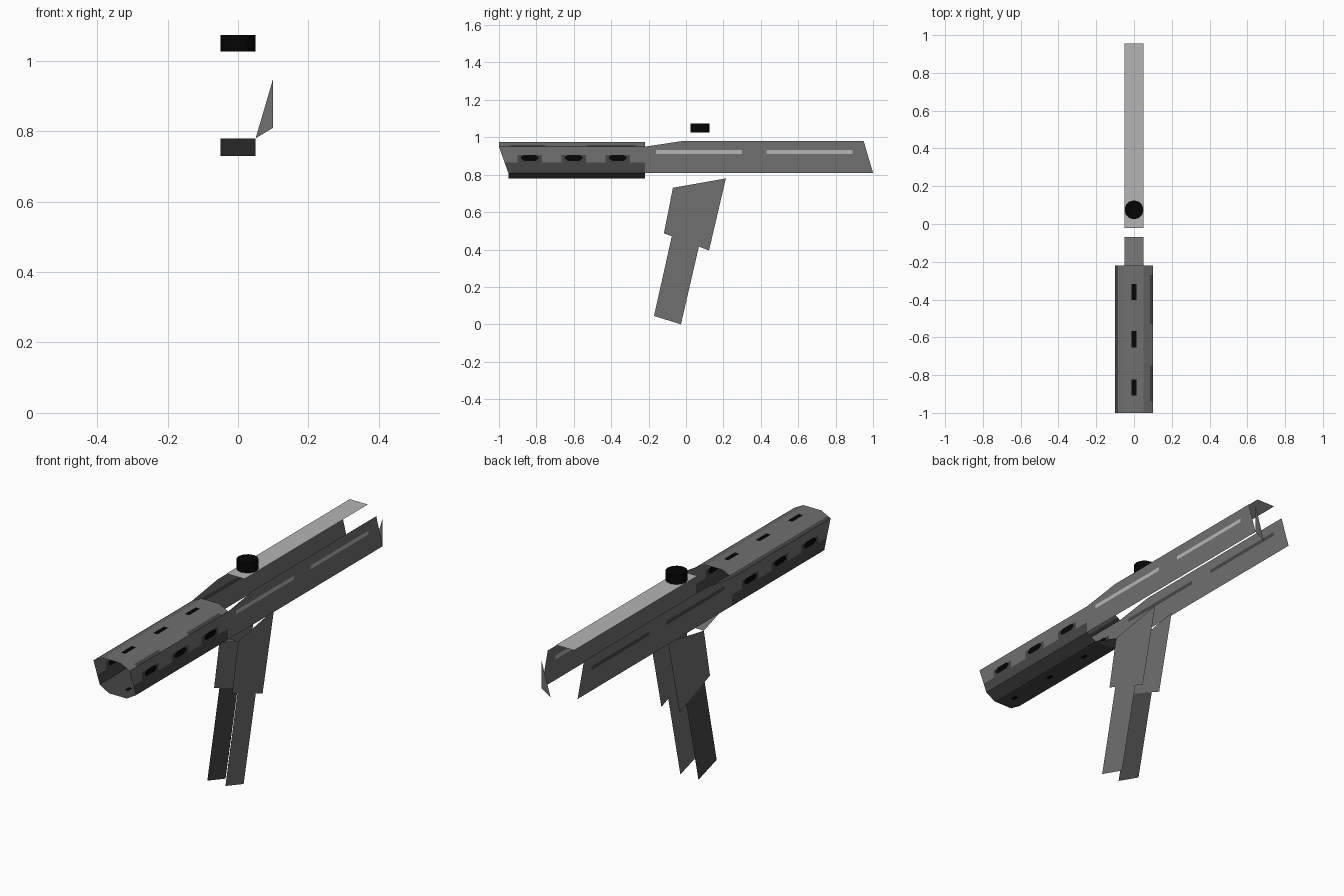
import bpy, bmesh, math
from mathutils import Vector

if "Cube" in bpy.data.objects:
    bpy.data.objects.remove(bpy.data.objects["Cube"])


def mat(name, v):
    m = bpy.data.materials.new(name)
    m.diffuse_color = (v, v, v, 1)
    m.use_nodes = True
    m.node_tree.nodes["Principled BSDF"].inputs["Base Color"].default_value = m.diffuse_color
    return m


MATS = [mat("mid grey", 0.16), mat("light grey", 0.46),
        mat("dark grey", 0.062), mat("black", 0.0015)]
MID, LIGHT, DARK, BLACK = range(4)


def finish(name, bm, rule):
    """Colour faces by a rule on their centre and make the object."""
    for f in bm.faces:
        f.material_index = rule(f.calc_center_median())
    me = bpy.data.meshes.new(name)
    bm.to_mesh(me)
    bm.free()
    for m in MATS:
        me.materials.append(m)
    ob = bpy.data.objects.new(name, me)
    bpy.context.collection.objects.link(ob)
    return ob


def sheet(points):
    bm = bmesh.new()
    bm.faces.new([bm.verts.new(p) for p in points])
    return bm


def cut(bm, axis, values):
    """Split all faces along planes across one axis."""
    no = Vector((0, 0, 0))
    no[axis] = 1
    for v in values:
        geom = bm.verts[:] + bm.edges[:] + bm.faces[:]
        bmesh.ops.bisect_plane(bm, geom=geom, plane_co=no * v, plane_no=no)


def within(v, ranges):
    return any(a < v < b for a, b in ranges)


# Front guard: open octagonal tube, slanted at the front
VENTS = (-0.865, -0.61, -0.36)
SIDE_VENTS = (-0.835, -0.60, -0.365)
bumps = [(y - 0.065, y + 0.065) for y in SIDE_VENTS]
patches = [(-0.53, -0.27), (-0.94, -0.75)]
half = [(0.05, 0.78), (0.1, 0.81), (0.1, 0.95), (0.05, 0.976)]
ring = half + [(-x, z) for x, z in reversed(half)]
bm = bmesh.new()
front = [bm.verts.new((x, -1, z)) for x, z in ring]
back = [bm.verts.new((x, -0.22, z)) for x, z in ring]
for i in range(8):
    j = (i + 1) % 8
    bm.faces.new((front[i], front[j], back[j], back[i]))
cut(bm, 1, [v for r in bumps + patches for v in r])
cut(bm, 2, (0.865, 0.905, 0.958))
for v in bm.verts:
    if v.co.y < -0.999:
        v.co.y += 0.05 * min(1, max(0, (0.95 - v.co.z) / 0.14))


def guard_colour(c):
    if c.z < 0.865:
        return DARK
    if c.z < 0.905 and within(c.y, bumps):
        return DARK
    if 0.95 < c.z < 0.958 and (c.x < 0 or within(c.y, patches)):
        return DARK
    return MID


finish("front_guard", bm, guard_colour)


# Black vents: flat patches just outside and just inside the guard wall
def vent(name, centre, axis, shape):
    bm = bmesh.new()
    for off in (-0.0015, 0.0015):
        pts = []
        for a, b in shape:
            p = (b, a, off) if axis == 2 else (off, a, b)
            pts.append(bm.verts.new(Vector(centre) + Vector(p)))
        # wind each patch so that it faces away from the wall
        flip = (off > 0) == (axis == 2)
        bm.faces.new(pts[::-1] if flip else pts)
    finish(name, bm, lambda c: BLACK)


def rect(a, b):
    return [(-a, -b), (a, -b), (a, b), (-a, b)]


slot_oct = [(-0.03, -0.016), (0.03, -0.016), (0.046, -0.006), (0.046, 0.006),
            (0.03, 0.016), (-0.03, 0.016), (-0.046, 0.006), (-0.046, -0.006)]
for y in VENTS:
    vent("top_vent", (0, y, 0.976), 2, rect(0.043, 0.012))
    vent("bottom_vent", (0, y, 0.78), 2, rect(0.018, 0.01))
for y in SIDE_VENTS:
    for s in (-1, 1):
        vent("side_vent", (s * 0.1, y, 0.89), 0, slot_oct)

# Receiver side plates with painted slots
SLOTS = [(-0.16, 0.30), (0.43, 0.89)]
outline = [(-0.22, 0.81), (1.0, 0.81), (0.95, 0.98), (-0.02, 0.98), (-0.22, 0.95)]
for s, name, slot in ((1, "right_plate", LIGHT), (-1, "left_plate", DARK)):
    bm = sheet([(s * 0.1, y, z) for y, z in outline[::s]])
    cut(bm, 1, [v for r in SLOTS for v in r])
    cut(bm, 2, (0.912, 0.931))
    finish(name, bm, lambda c: slot if 0.912 < c.z < 0.931
           and within(c.y, SLOTS) else MID)

# Receiver top strip, raised to carry the knob
finish("top_strip", sheet([(-0.05, -0.02, 1.023), (0.05, -0.02, 1.023),
                           (0.05, 0.955, 1.023), (-0.05, 0.955, 1.023)]),
       lambda c: LIGHT)

# Sloped sheet from the guard down to the grip
finish("lower_slope", sheet([(-0.05, -0.22, 0.78), (0.05, -0.22, 0.78),
                             (0.05, -0.07, 0.73), (-0.05, -0.07, 0.73)]), lambda c: MID)

# Small rear corner piece
finish("rear_corner", sheet([(0.1, 1, 0.95), (0.05, 1, 0.78), (0.1, 1, 0.81)]),
       lambda c: MID)

# Grip: pairs of flat plates
upper = [(-0.118, 0.487), (0.123, 0.395), (0.213, 0.78), (-0.07, 0.73)]
lower = [(-0.171, 0.045), (-0.027, 0.0), (0.069, 0.416), (-0.076, 0.471)]
for s in (1, -1):
    finish("grip_upper", sheet([(s * 0.05, y, z) for y, z in upper[::s]]),
           lambda c: MID)
    finish("grip_lower", sheet([(s * 0.05, y, z) for y, z in lower[::s]]),
           lambda c: MID if c.x > 0 else DARK)

# Round knob on the top strip
bm = bmesh.new()
bmesh.ops.create_cone(bm, cap_ends=True, segments=12, radius1=0.05,
                      radius2=0.05, depth=0.048)
bmesh.ops.translate(bm, verts=bm.verts[:], vec=(0, 0.075, 1.05))
finish("top_knob", bm, lambda c: BLACK)
